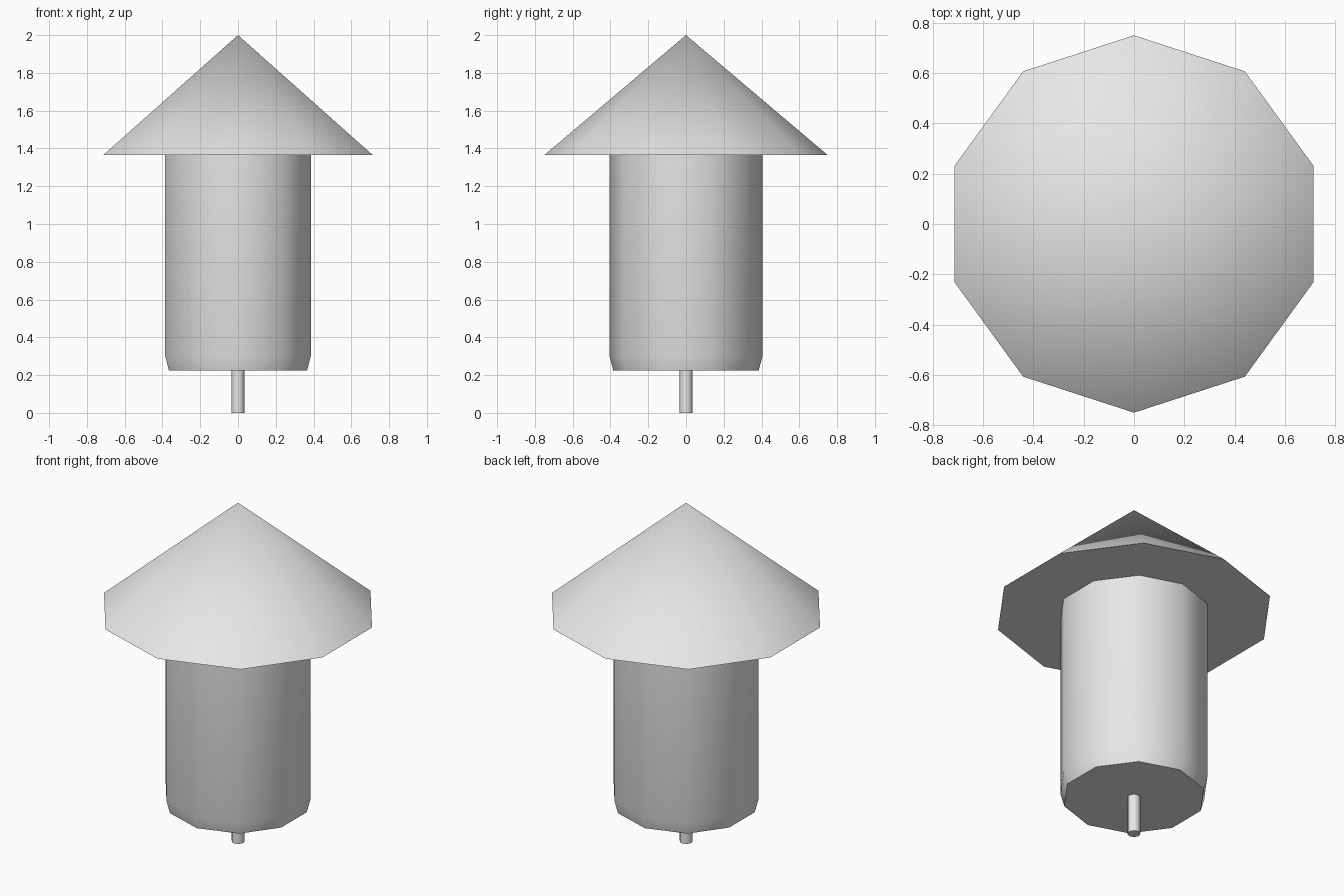
import bpy
import math

cube = bpy.data.objects.get("Cube")
if cube:
    bpy.data.objects.remove(cube, do_unlink=True)

SIDES = 10

# One plain grey for the whole model
grey = bpy.data.materials.new("light grey")
grey.use_nodes = True
color = (0.8, 0.8, 0.8, 1.0)
grey.diffuse_color = color
grey.node_tree.nodes["Principled BSDF"].inputs["Base Color"].default_value = color


def lathe(name, profile):
    """Ten-sided solid from (radius, z) rings, with a corner on the y axis.
    A zero radius closes to a point; open ends get flat caps."""
    verts, rings, faces = [], [], []
    for r, z in profile:
        count = SIDES if r > 0 else 1
        start = len(verts)
        for i in range(count):
            a = math.pi / 2 + math.tau * i / SIDES
            verts.append((r * math.cos(a), r * math.sin(a), z))
        rings.append([start + i % count for i in range(SIDES)])
    for low, high in zip(rings, rings[1:]):
        for i in range(SIDES):
            j = (i + 1) % SIDES
            quad = (low[i], low[j], high[j], high[i])
            faces.append(tuple(dict.fromkeys(quad)))
    faces.append(tuple(reversed(rings[0])))
    if profile[-1][0] > 0:
        faces.append(tuple(rings[-1]))
    mesh = bpy.data.meshes.new(name)
    mesh.from_pydata(verts, [], faces)
    mesh.materials.append(grey)
    obj = bpy.data.objects.new(name, mesh)
    bpy.context.collection.objects.link(obj)
    bpy.ops.object.select_all(action='DESELECT')
    obj.select_set(True)
    bpy.context.view_layer.objects.active = obj
    bpy.ops.object.shade_smooth_by_angle(angle=math.radians(60))
    return obj


# Thin stick, tapered-bottom body and wide pointed roof
lathe("stick", [(0.035, 0.0), (0.035, 0.225)])
lathe("body", [(0.385, 0.225), (0.405, 0.30), (0.405, 1.365)])
lathe("roof", [(0.75, 1.365), (0, 2.0)])
